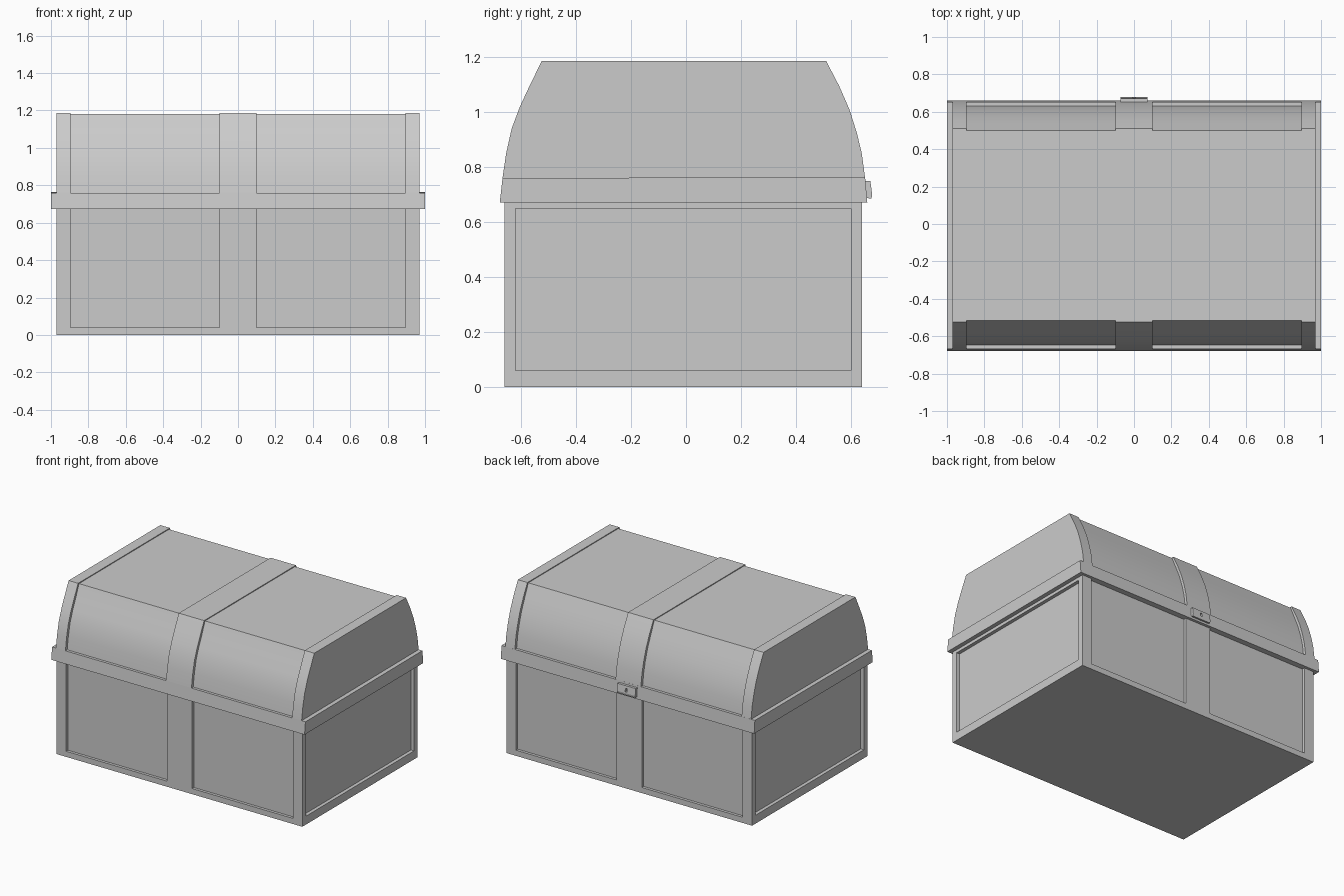
import bpy, bmesh

if "Cube" in bpy.data.objects:
    bpy.data.objects.remove(bpy.data.objects["Cube"])


def add_mesh(name, verts, faces):
    me = bpy.data.meshes.new(name)
    bm = bmesh.new()
    vs = [bm.verts.new(v) for v in verts]
    for f in faces:
        bm.faces.new([vs[i] for i in f])
    bmesh.ops.recalc_face_normals(bm, faces=bm.faces)
    bm.to_mesh(me)
    bm.free()
    ob = bpy.data.objects.new(name, me)
    bpy.context.collection.objects.link(ob)
    return ob


def loft(name, sections, closed=True):
    """Join (x, profile) sections along x; profile is a list of (y, z)."""
    n = len(sections[0][1])
    verts = [(x, y, z) for x, prof in sections for y, z in prof]
    faces = [list(range(n)), list(range(len(verts) - n, len(verts)))]
    for s in range(len(sections) - 1):
        for i in range(n if closed else n - 1):
            j = (i + 1) % n
            faces.append([s * n + i, s * n + j, (s + 1) * n + j, (s + 1) * n + i])
    return add_mesh(name, verts, faces)


def box(name, x0, x1, y0, y1, z0, z1):
    prof = [(y0, z0), (y1, z0), (y1, z1), (y0, z1)]
    return loft(name, [(x0, prof), (x1, prof)])


def cut(target, cutter):
    m = target.modifiers.new("recess", 'BOOLEAN')
    m.operation = 'DIFFERENCE'
    m.object = cutter
    m.solver = 'EXACT'
    cutter.hide_render = True
    cutter.hide_set(True)


# Body with recessed panels
X, Y0, Y1 = 0.97, -0.66, 0.64
body = box("chest_body", -X, X, Y0, Y1, 0, 0.68)
for s in (-1, 1):
    a, b = sorted((s * 0.10, s * 0.895))
    cut(body, box("front_panel_cutter", a, b, Y0 - 0.1, Y0 + 0.02, 0.04, 0.672))
    cut(body, box("back_panel_cutter", a, b, Y1 - 0.02, Y1 + 0.1, 0.04, 0.672))
    a, b = sorted((s * (X - 0.025), s * (X + 0.1)))
    cut(body, box("side_panel_cutter", a, b, -0.62, 0.60, 0.06, 0.65))

# Rim running round the bottom of the lid
rim_profile = [(-0.678, 0.672), (0.66, 0.672), (0.652, 0.764), (-0.668, 0.76)]
loft("lid_rim", [(-1, rim_profile), (1, rim_profile)])

# Lid: raised bands and slightly sunken panels lofted in one shell
band = [(-0.668, 0.76), (-0.655, 0.85), (-0.635, 0.94), (-0.605, 1.02),
        (-0.57, 1.095), (-0.525, 1.187), (0.51, 1.187), (0.558, 1.095),
        (0.595, 1.01), (0.622, 0.925), (0.64, 0.85), (0.652, 0.76)]
panel = [(y + (0.02 if y < 0 else -0.02) * (1 if z < 1.15 else 0.5),
          z - (0.006 if z > 1.15 else 0)) for y, z in band]
lid = loft("lid", [(-0.97, band), (-0.895, band), (-0.895, panel), (-0.10, panel),
                   (-0.10, band), (0.10, band), (0.10, panel), (0.895, panel),
                   (0.895, band), (0.97, band)], closed=False)
bpy.ops.object.select_all(action='DESELECT')
lid.select_set(True)
bpy.context.view_layer.objects.active = lid
bpy.ops.object.shade_smooth_by_angle(angle=0.4)

# Lock plate with keyhole on the back
plate = [(0.645, 0.69), (0.675, 0.685), (0.678, 0.70), (0.671, 0.75), (0.645, 0.75)]
lock = loft("lock_plate", [(-0.073, plate), (0.071, plate)])
cut(lock, box("keyhole_cutter", -0.007, 0.007, 0.662, 0.70, 0.708, 0.732))
